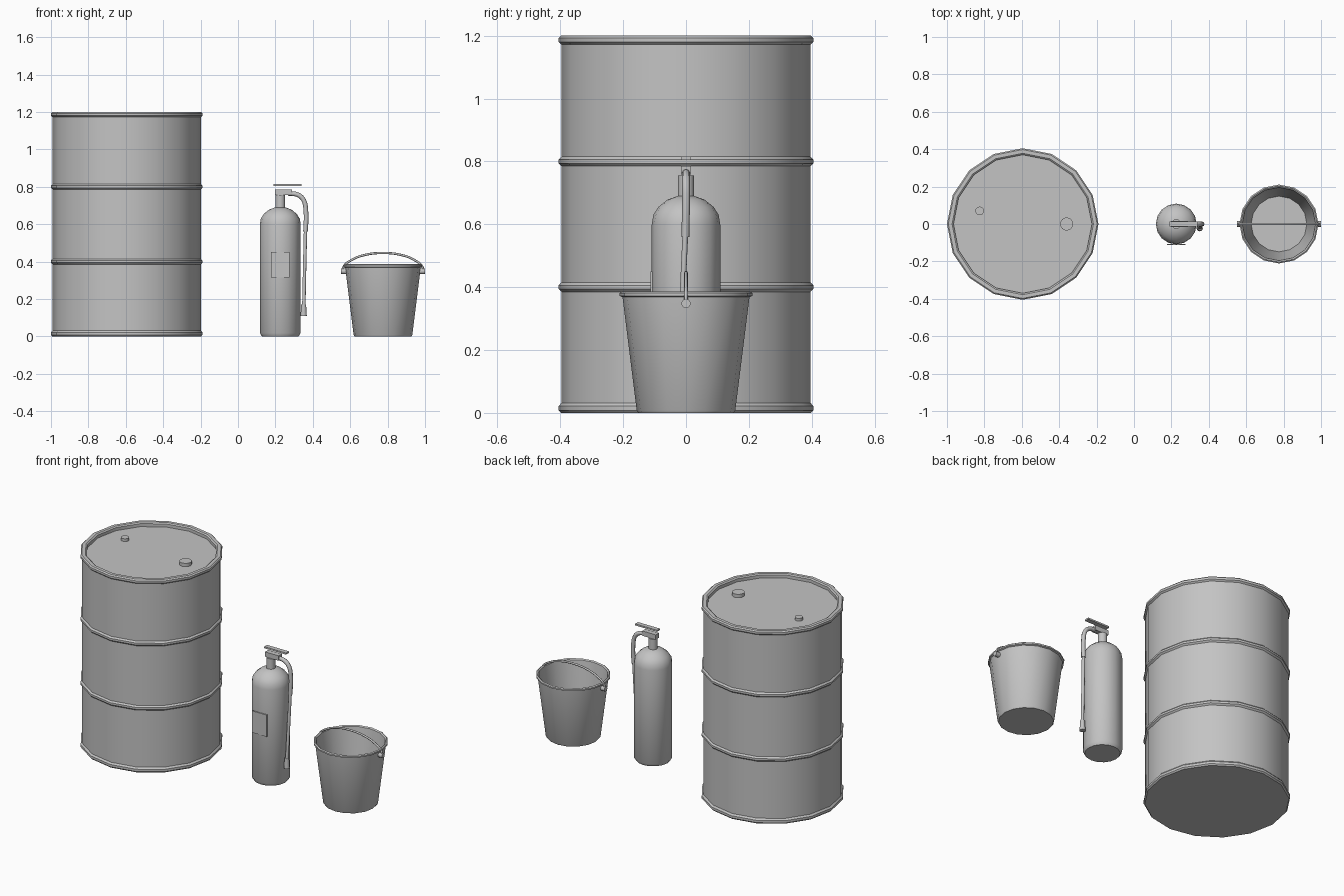
import bpy
import bmesh
from math import radians, tau, cos, sin

if "Cube" in bpy.data.objects:
    bpy.data.objects.remove(bpy.data.objects["Cube"], do_unlink=True)

grey = bpy.data.materials.new("plain_grey")
grey.use_nodes = True
grey.diffuse_color = (0.55, 0.55, 0.55, 1)
grey.node_tree.nodes["Principled BSDF"].inputs["Base Color"].default_value = grey.diffuse_color

DRUM_X, TANK_X, BUCKET_X = -0.595, 0.226, 0.775


def finish(name, bm):
    """Turn a bmesh into a grey, angle-smoothed object."""
    bmesh.ops.recalc_face_normals(bm, faces=bm.faces)
    mesh = bpy.data.meshes.new(name)
    bm.to_mesh(mesh)
    bm.free()
    ob = bpy.data.objects.new(name, mesh)
    bpy.context.collection.objects.link(ob)
    mesh.materials.append(grey)
    bpy.ops.object.select_all(action='DESELECT')
    ob.select_set(True)
    bpy.context.view_layer.objects.active = ob
    bpy.ops.object.shade_smooth_by_angle(angle=radians(35))
    return ob


def lathe(name, profile, x, y=0, sides=16):
    """Spin an (r, z) profile about a vertical axis and cap both ends."""
    bm = bmesh.new()
    rings = [[bm.verts.new((x + r * cos(tau * i / sides), y + r * sin(tau * i / sides), z))
              for i in range(sides)] for r, z in profile]
    for low, high in zip(rings, rings[1:]):
        for i in range(sides):
            j = (i + 1) % sides
            bm.faces.new((low[i], low[j], high[j], high[i]))
    bm.faces.new(rings[0][::-1])
    bm.faces.new(rings[-1])
    return finish(name, bm)


def box(name, lo, hi):
    bm = bmesh.new()
    bmesh.ops.create_cube(bm, size=1)
    for v in bm.verts:
        v.co = [a if c < 0 else b for c, a, b in zip(v.co, lo, hi)]
    return finish(name, bm)


def tube(name, points, radius):
    """Round tube along a smooth path."""
    curve = bpy.data.curves.new(name, 'CURVE')
    curve.dimensions = '3D'
    curve.bevel_depth = radius
    curve.bevel_resolution = 2
    curve.resolution_u = 5
    curve.use_fill_caps = True
    spline = curve.splines.new('BEZIER')
    spline.bezier_points.add(len(points) - 1)
    for bp, co in zip(spline.bezier_points, points):
        bp.co = co
        bp.handle_left_type = bp.handle_right_type = 'AUTO'
    curve.materials.append(grey)
    ob = bpy.data.objects.new(name, curve)
    bpy.context.collection.objects.link(ob)
    return ob


# Drum: body with two rolled hoops, end rims and a sunken lid
WALL, HOOP = 0.396, 0.405
profile = [(0.398, 0), (HOOP, 0.008), (HOOP, 0.022), (WALL, 0.032)]
for z in (0.4, 0.8):
    profile += [(WALL, z - 0.015), (HOOP, z - 0.006), (HOOP, z + 0.006), (WALL, z + 0.015)]
profile += [(WALL, 1.172), (HOOP, 1.18), (HOOP, 1.193), (0.398, 1.2),
            (0.378, 1.2), (0.37, 1.194), (0.37, 1.175)]
lathe("drum_body", profile, DRUM_X)
lathe("drum_large_bung", [(0.035, 1.174), (0.035, 1.196)], -0.36, 0, 16)
lathe("drum_small_bung", [(0.023, 1.174), (0.023, 1.192)], -0.825, 0.07, 16)

# Extinguisher: tank with domed shoulder, neck, grip and lever
lathe("extinguisher_tank",
      [(0.098, 0), (0.109, 0.018), (0.109, 0.6), (0.104, 0.63), (0.088, 0.655),
       (0.06, 0.678), (0.027, 0.69)], TANK_X)
lathe("extinguisher_neck", [(0.026, 0.685), (0.026, 0.755)], TANK_X, 0, 12)
box("extinguisher_grip", (0.197, -0.016, 0.755), (0.29, 0.016, 0.785))
box("extinguisher_lever", (0.19, -0.014, 0.805), (0.34, 0.014, 0.815))
box("extinguisher_label", (0.176, -0.113, 0.315), (0.276, -0.106, 0.45))

# Hose: thick elbow, thinner lower run and nozzle
tube("hose_elbow", [(0.27, 0, 0.764), (0.32, 0, 0.757), (0.35, 0, 0.73),
                    (0.363, 0, 0.67), (0.361, -0.002, 0.56)], 0.0125)
tube("hose_run", [(0.361, -0.002, 0.57), (0.357, -0.01, 0.4), (0.352, -0.022, 0.165)], 0.0095)
lathe("hose_nozzle", [(0.017, 0.108), (0.013, 0.17)], 0.351, -0.022, 12)

# Bucket: tapered hollow shell with a rolled rim
lathe("bucket_shell",
      [(0.152, 0), (0.157, 0.008), (0.202, 0.368), (0.211, 0.372), (0.211, 0.381),
       (0.204, 0.386), (0.196, 0.38), (0.149, 0.012)], BUCKET_X)

# Bail and its two ears
half = [(0.212, 0.345), (0.212, 0.37), (0.165, 0.41), (0.09, 0.437)]
tube("bucket_bail", [(BUCKET_X - dx, 0, z) for dx, z in half] + [(BUCKET_X, 0, 0.446)]
     + [(BUCKET_X + dx, 0, z) for dx, z in half[::-1]], 0.006)
for side, label in ((-1, "right"), (1, "left")):
    ear = bmesh.new()
    bmesh.ops.create_cone(ear, cap_ends=True, segments=12, radius1=0.015, radius2=0.015, depth=0.028)
    for v in ear.verts:
        v.co = (BUCKET_X + side * 0.21 + v.co.z, v.co.x, 0.348 + v.co.y)
    finish("bucket_ear_" + label, ear)
